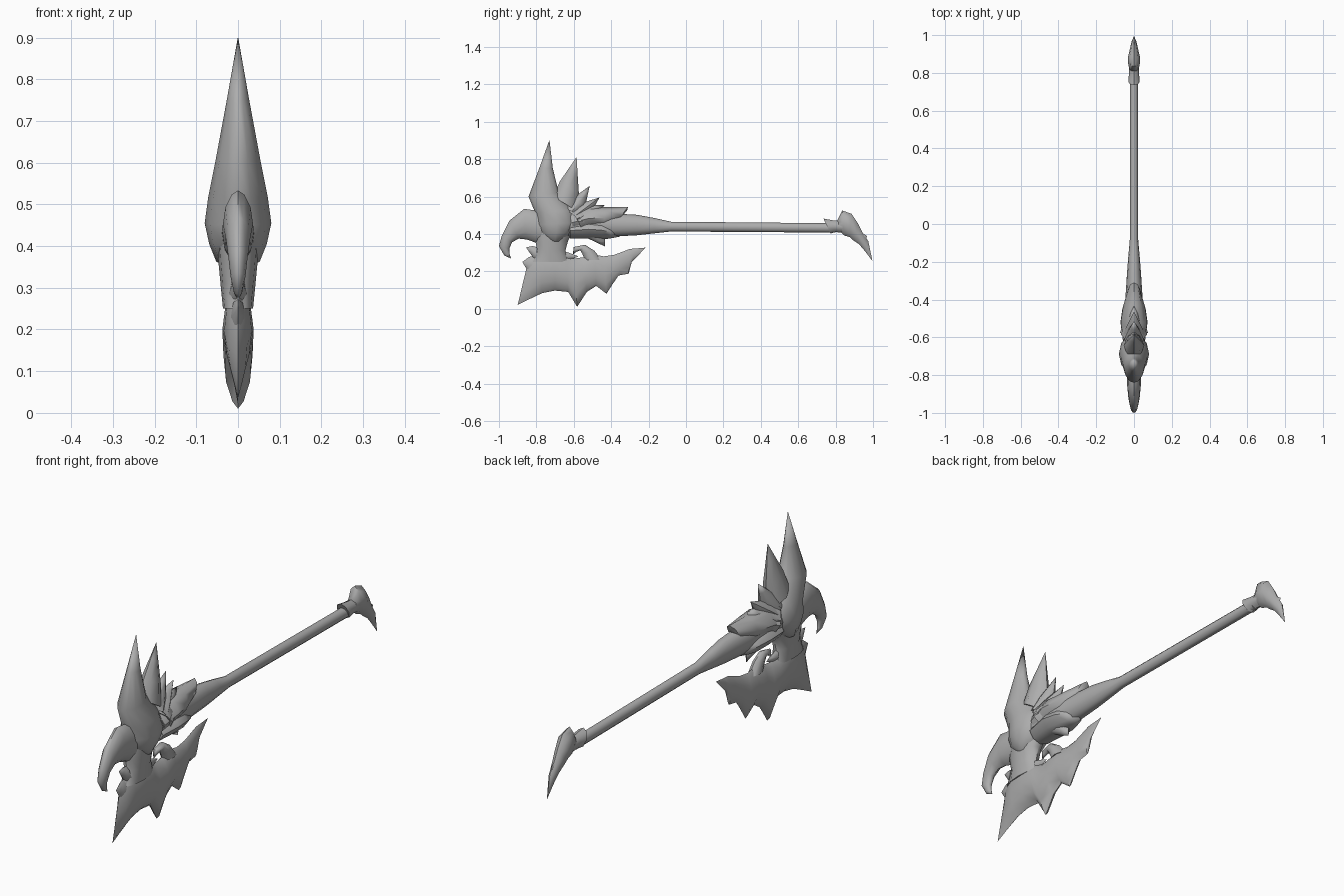
import bpy, bmesh, math

if "Cube" in bpy.data.objects:
    bpy.data.objects.remove(bpy.data.objects["Cube"], do_unlink=True)

metal = bpy.data.materials.new("grey metal")
GREY = (0.42, 0.42, 0.42, 1)
metal.diffuse_color = GREY
metal.use_nodes = True
metal.node_tree.nodes["Principled BSDF"].inputs["Base Color"].default_value = GREY


def loft(name, sections, power=1.0, sides=12, angle=50):
    """Skin rings; each section is (y1, z1, y2, z2, half width in x).
    power 1 gives round rings, more gives lens rings with sharp edges."""
    bm = bmesh.new()
    rings = []
    for y1, z1, y2, z2, w in sections:
        ring = []
        for k in range(sides):
            a = 2 * math.pi * k / sides
            t, s = math.cos(a), math.sin(a)
            x = math.copysign(abs(s) ** power, s) * w
            ring.append(bm.verts.new((x, (y1 + y2) / 2 + t * (y1 - y2) / 2,
                                      (z1 + z2) / 2 + t * (z1 - z2) / 2)))
        rings.append(ring)
    for r, q in zip(rings, rings[1:]):
        for k in range(sides):
            j = (k + 1) % sides
            bm.faces.new((r[k], r[j], q[j], q[k]))
    bm.faces.new(rings[0])
    bm.faces.new(rings[-1])
    bmesh.ops.remove_doubles(bm, verts=bm.verts, dist=0.0005)
    bmesh.ops.recalc_face_normals(bm, faces=bm.faces)
    me = bpy.data.meshes.new(name)
    bm.to_mesh(me)
    bm.free()
    me.materials.append(metal)
    ob = bpy.data.objects.new(name, me)
    bpy.context.collection.objects.link(ob)
    bpy.ops.object.select_all(action='DESELECT')
    ob.select_set(True)
    bpy.context.view_layer.objects.active = ob
    bpy.ops.object.shade_smooth_by_angle(angle=math.radians(angle))
    return ob


def spike(name, a, b, tip, w, bulge=0.12):
    """Lens-shaped spike from the base line a-b to a tip, slightly swollen midway."""
    def mid(p, f):
        return [p[i] + (tip[i] - p[i]) * f for i in (0, 1)]
    secs = [(*a, *b, w)]
    for f in (0.35, 0.7):
        p, q = mid(a, f), mid(b, f)
        g = bulge * math.sin(math.pi * f)
        d = [(p[i] - q[i]) * g for i in (0, 1)]
        secs.append((p[0] + d[0], p[1] + d[1], q[0] - d[0], q[1] - d[1], w * (1 - f) * (1 + g)))
    secs.append((*tip, *tip, 0))
    return loft(name, secs, power=1.3, sides=8)


# Shaft, swelling into the head
loft("shaft", [(.80, .457, .80, .407, .022), (-.08, .465, -.08, .413, .022),
               (-.17, .485, -.17, .403, .03), (-.26, .502, -.26, .393, .037),
               (-.40, .51, -.40, .385, .046), (-.55, .53, -.55, .385, .055),
               (-.74, .52, -.74, .38, .05)])

# Pommel: flared collar and curved claw
loft("pommel_collar", [(.735, .482, .772, .402, .03), (.79, .472, .80, .41, .027),
                       (.85, .47, .85, .405, .024)], sides=8)
loft("pommel_claw", [(.81, .475, .82, .42, .022), (.835, .525, .845, .392, .03),
                     (.885, .508, .875, .383, .033), (.92, .455, .895, .365, .026),
                     (.945, .405, .925, .345, .02), (.975, .36, .955, .31, .013),
                     (.997, .255, .997, .255, 0)], power=1.2, sides=8)
spike("pommel_barb", (.90, .43), (.94, .34), (.968, .388), .015)

# Hooked beak at the front
loft("beak", [(-.72, .50, -.72, .35, .04), (-.80, .525, -.80, .352, .038),
              (-.865, .534, -.85, .37, .036), (-.945, .47, -.895, .375, .03),
              (-.985, .39, -.93, .355, .023), (-1.0, .335, -.945, .32, .018),
              (-.972, .285, -.943, .293, .01), (-.935, .268, -.935, .268, 0)], power=1.2)

# Tall crest
loft("crest", [(-.73, .903, -.73, .903, 0), (-.785, .75, -.712, .75, .027),
               (-.842, .60, -.68, .62, .053), (-.805, .51, -.60, .53, .071),
               (-.802, .45, -.575, .46, .08), (-.785, .40, -.60, .41, .069),
               (-.74, .365, -.66, .36, .052), (-.70, .35, -.70, .35, .02)], power=1.2)

# Feather spikes fanning back from the crest: base, base, tip, half width
feathers = [
    ((-.71, .60), (-.58, .52), (-.585, .812), .055),
    ((-.66, .54), (-.56, .50), (-.515, .657), .052),
    ((-.64, .53), (-.55, .46), (-.462, .595), .06),
    ((-.62, .54), (-.55, .42), (-.435, .555), .07),
    ((-.60, .53), (-.55, .40), (-.40, .50), .074),
]
for i, f in enumerate(feathers):
    spike(f"crest_feather_{i + 1}", *f)

# Collar feathers around the thick end of the shaft
loft("upper_collar", [(-.62, .52, -.60, .40, .06), (-.52, .545, -.52, .42, .07),
                      (-.43, .543, -.44, .43, .058), (-.31, .545, -.38, .45, .03),
                      (-.315, .525, -.315, .525, 0)], power=1.2, sides=8)
loft("lower_collar", [(-.62, .46, -.62, .375, .058), (-.52, .475, -.52, .375, .072),
                      (-.45, .47, -.45, .37, .062), (-.39, .445, -.41, .375, .045),
                      (-.355, .385, -.355, .385, 0)], power=1.2, sides=8)
spike("lower_feather", (-.60, .42), (-.45, .43), (-.432, .332), .05)

# Neck between head and blade
loft("neck", [(-.80, .43, -.59, .43, .052), (-.805, .36, -.63, .365, .047),
              (-.795, .31, -.645, .31, .042), (-.83, .25, -.62, .25, .036)])

# Broad axe blade with toothed lower edge
loft("axe_blade", [(-.845, .25, -.90, .02, 0), (-.825, .275, -.84, .05, .022),
                   (-.78, .31, -.77, .083, .033), (-.70, .31, -.70, .097, .037),
                   (-.64, .285, -.63, .09, .037), (-.60, .268, -.582, .01, .035),
                   (-.55, .275, -.53, .09, .034), (-.49, .29, -.48, .122, .03),
                   (-.44, .28, -.425, .08, .026), (-.385, .288, -.39, .135, .02),
                   (-.33, .308, -.36, .178, .016), (-.30, .32, -.307, .187, .012),
                   (-.27, .322, -.29, .25, .008), (-.215, .327, -.215, .327, 0)],
     power=1.4, angle=40)
spike("upper_blade_spike", (-.80, .33), (-.79, .24), (-.855, .328), .022)
spike("front_blade_spike", (-.82, .28), (-.82, .17), (-.875, .25), .018)

# Small hook curling over the gap behind the neck
loft("blade_hook", [(-.54, .26, -.45, .26, .025), (-.555, .295, -.49, .31, .022),
                    (-.565, .312, -.54, .342, .018), (-.585, .305, -.60, .33, .013),
                    (-.605, .29, -.605, .29, 0)], power=1.2, sides=8)
spike("neck_thorn", (-.67, .31), (-.66, .25), (-.575, .28), .02)
